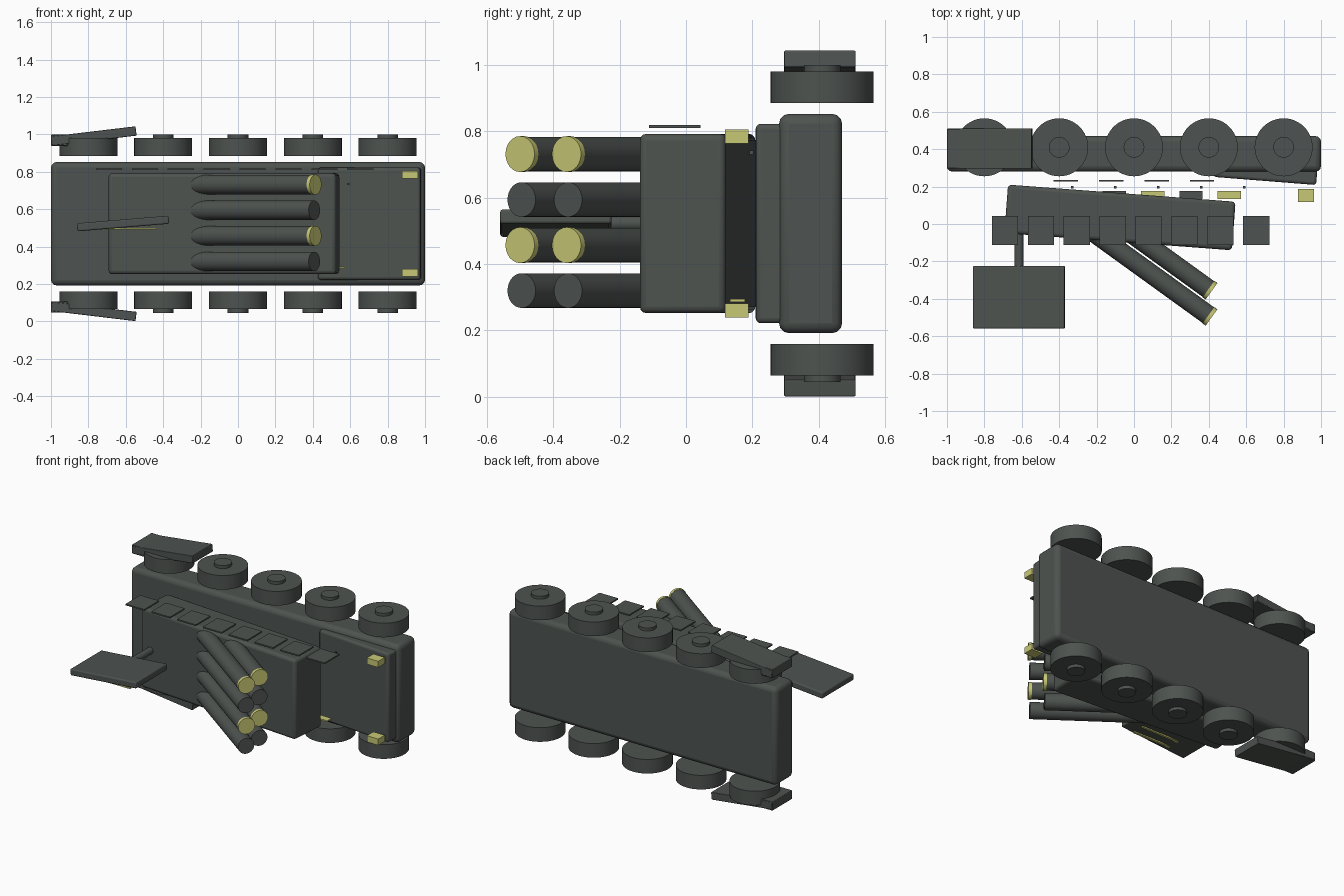
import bpy
import math
from mathutils import Vector

if "Cube" in bpy.data.objects:
    bpy.data.objects.remove(bpy.data.objects["Cube"])

MID = 0.522  # middle of the vehicle's width, along z


def material(name, rgb):
    m = bpy.data.materials.new(name)
    m.diffuse_color = (*rgb, 1)
    m.use_nodes = True
    m.node_tree.nodes["Principled BSDF"].inputs["Base Color"].default_value = m.diffuse_color
    return m


GREY = material("dark_grey_green", (0.075, 0.086, 0.079))
YELLOW = material("pale_yellow", (0.58, 0.58, 0.18))


def finish(ob, name, mat, bevel=0.0):
    ob.name = name
    ob.data.materials.append(mat)
    if bevel:
        mod = ob.modifiers.new("bevel", 'BEVEL')
        mod.width = bevel
        mod.segments = 3
    bpy.ops.object.shade_smooth_by_angle(angle=math.radians(35))
    return ob


def box(name, centre, size, mat=GREY, bevel=0.0, rot=(0, 0, 0)):
    bpy.ops.mesh.primitive_cube_add(size=1, location=centre)
    ob = bpy.context.object
    ob.scale = size
    bpy.ops.object.transform_apply(location=False, rotation=False, scale=True)
    ob.rotation_euler = [math.radians(a) for a in rot]
    return finish(ob, name, mat, bevel)


def rod(name, a, b, r, mat=GREY, sides=48, bevel=0.0):
    a, b = Vector(a), Vector(b)
    bpy.ops.mesh.primitive_cylinder_add(vertices=sides, radius=r, depth=(b - a).length, location=(a + b) / 2)
    ob = bpy.context.object
    ob.rotation_euler = (b - a).to_track_quat('Z', 'Y').to_euler()
    return finish(ob, name, mat, bevel)


# Hull, sloped deck and turret
box("hull", (0, 0.375, MID), (2.0, 0.19, 0.66), bevel=0.03)
box("front_deck", (0.705, 0.30, MID), (0.55, 0.14, 0.60), bevel=0.015, rot=(0, 0, -4.5))
box("turret", (-0.075, 0.035, MID), (1.22, 0.26, 0.54), bevel=0.02, rot=(0, 0, -4.3))

# Wheels, hubs, tilted fenders and headlights on both sides
for s in (-1, 1):
    for i in range(5):
        x = -0.8 + 0.4 * i
        rod("wheel", (x, 0.41, MID + s * 0.362), (x, 0.41, MID + s * 0.457), 0.155)
        rod("wheel_hub", (x, 0.41, MID + s * 0.45), (x, 0.41, MID + s * 0.477), 0.055)
    box("fender", (-0.771, 0.403, MID + s * 0.469), (0.455, 0.215, 0.05),
        bevel=0.004, rot=(0, -6.8 * s, 0))
    box("fender_bracket", (-0.955, 0.403, MID + s * 0.446), (0.09, 0.21, 0.06), bevel=0.004)
    box("headlight", (0.92, 0.153, MID + s * 0.262), (0.085, 0.07, 0.042), YELLOW)

# Launch tubes: four rows in two layers, alternate rows with yellow caps
aim = Vector((0.81, -0.585, 0)).normalized()
for row in range(4):
    z = 0.32 + 0.137 * row
    for y in (-0.495, -0.355):
        tip = Vector((0.408, y, z))
        rod("launch_tube", tip - aim * (0.78 if y < -0.4 else 0.6), tip, 0.052)
        if row % 2:
            rod("tube_cap", tip - aim * 0.012, tip + aim * 0.008, 0.054, YELLOW, 24)

# Radar panel on its mast, with thin stripes below
rod("radar_mast", (-0.615, 0.0, MID), (-0.615, -0.24, MID), 0.023, sides=24)
box("radar_panel", (-0.615, -0.392, 0.523), (0.492, 0.335, 0.043), bevel=0.008, rot=(0, -4.7, 0))
for i in range(4):
    box("radar_stripe", (-0.575, -0.52 + 0.08 * i, 0.495), (0.28, 0.016, 0.009), YELLOW)

# Row of armour plates along the upper side
for i in range(8):
    box("side_plate", (-0.69 + 0.192 * i, -0.034, 0.814), (0.14, 0.156, 0.009))

# Small deck fittings between hull and turret
for i in range(4):
    box("deck_plate", (-0.365 + 0.243 * i, 0.23, MID), (0.13, 0.008, 0.12))
    box("fitting_strip", (-0.105 + 0.205 * i, 0.155, 0.29), (0.125, 0.045, 0.009),
        YELLOW if i % 2 else GREY)
for i in range(5):
    box("deck_bolt", (-0.33 + 0.23 * i, 0.197, 0.735), (0.012, 0.012, 0.012))
